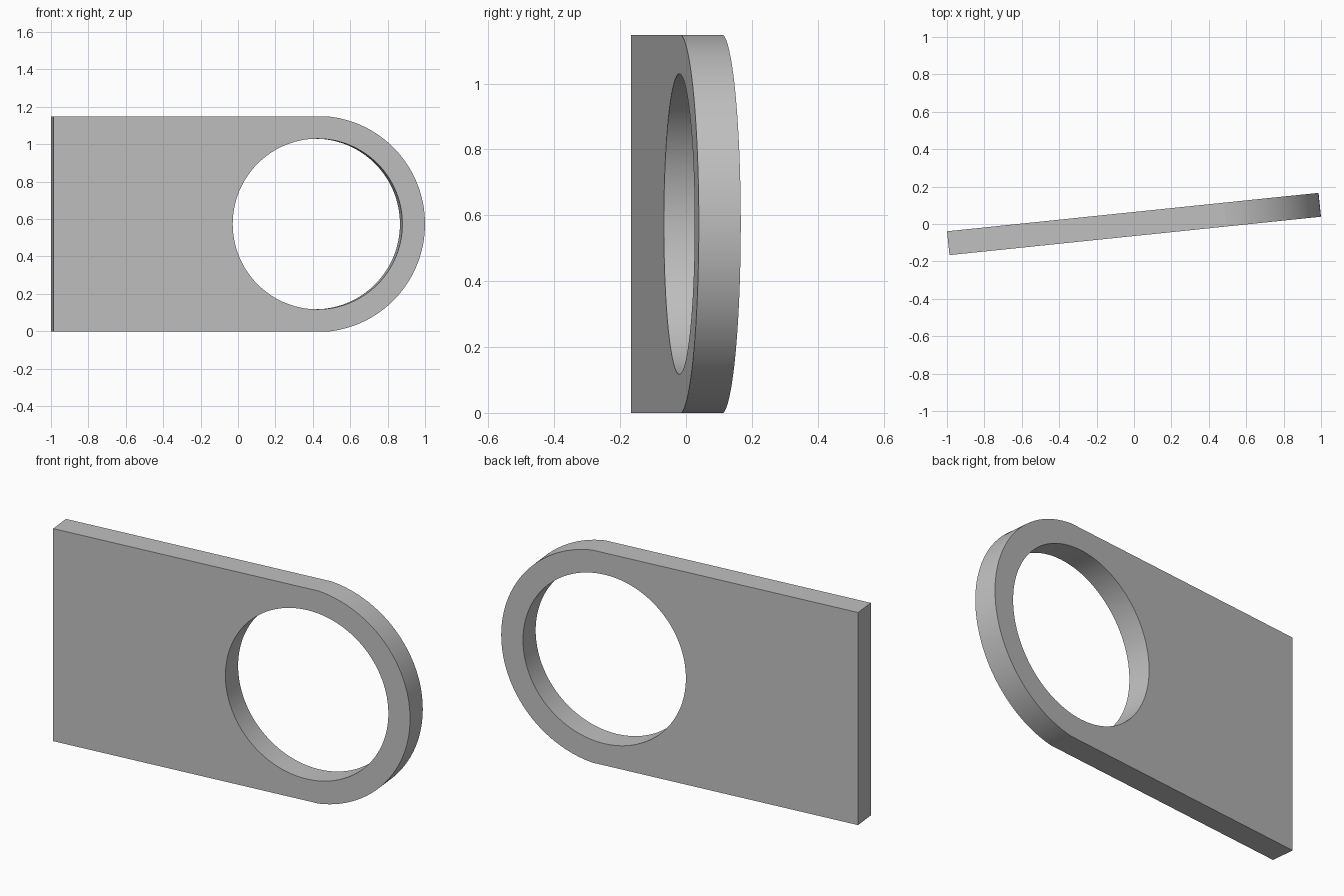
import bpy
import bmesh
from math import asin, cos, sin, tau, radians
from mathutils import Matrix, Vector

cube = bpy.data.objects.get("Cube")
if cube:
    bpy.data.objects.remove(cube, do_unlink=True)

LENGTH, HEIGHT, THICK = 1.997, 1.147, 0.128
CENTRE = 0.421                       # shared centre of rounded end and hole
OUTER, HOLE = LENGTH / 2 - CENTRE, 0.456
TURN = radians(5.9)

grey = bpy.data.materials.new("plain grey")
grey.use_nodes = True
colour = (0.53, 0.53, 0.53, 1)
grey.diffuse_color = colour
grey.node_tree.nodes["Principled BSDF"].inputs["Base Color"].default_value = colour


def arc(radius, start, sweep, steps):
    return [(CENTRE + radius * cos(start + sweep * i / steps),
             radius * sin(start + sweep * i / steps)) for i in range(steps + 1)]


def add_loop(bm, points):
    verts = [bm.verts.new((x, -THICK / 2, z)) for x, z in points]
    return [bm.edges.new((a, b)) for a, b in zip(verts, verts[1:] + verts[:1])]


# Profile: straight-sided plate with a rounded end and a round hole
bm = bmesh.new()
half = asin(HEIGHT / 2 / OUTER)
outline = arc(OUTER, -half, 2 * half, 96)
outline += [(-LENGTH / 2, HEIGHT / 2), (-LENGTH / 2, -HEIGHT / 2)]
hole = arc(HOLE, 0, tau, 128)[:-1]
edges = add_loop(bm, outline) + add_loop(bm, hole)
bmesh.ops.triangle_fill(bm, edges=edges, use_beauty=True, normal=Vector((0, -1, 0)))

# Thickness
result = bmesh.ops.extrude_face_region(bm, geom=bm.faces[:], use_keep_orig=True)
back = [g for g in result["geom"] if isinstance(g, bmesh.types.BMVert)]
bmesh.ops.translate(bm, verts=back, vec=(0, THICK, 0))
bmesh.ops.recalc_face_normals(bm, faces=bm.faces[:])

# Turn slightly and stand on the ground
bm.transform(Matrix.Translation((0, 0, HEIGHT / 2)) @ Matrix.Rotation(TURN, 4, "Z"))
mesh = bpy.data.meshes.new("plate_with_hole")
bm.to_mesh(mesh)
bm.free()
mesh.materials.append(grey)
plate = bpy.data.objects.new("plate_with_hole", mesh)
bpy.context.collection.objects.link(plate)

bpy.ops.object.select_all(action="DESELECT")
plate.select_set(True)
bpy.context.view_layer.objects.active = plate
bpy.ops.object.shade_smooth_by_angle(angle=radians(5))
